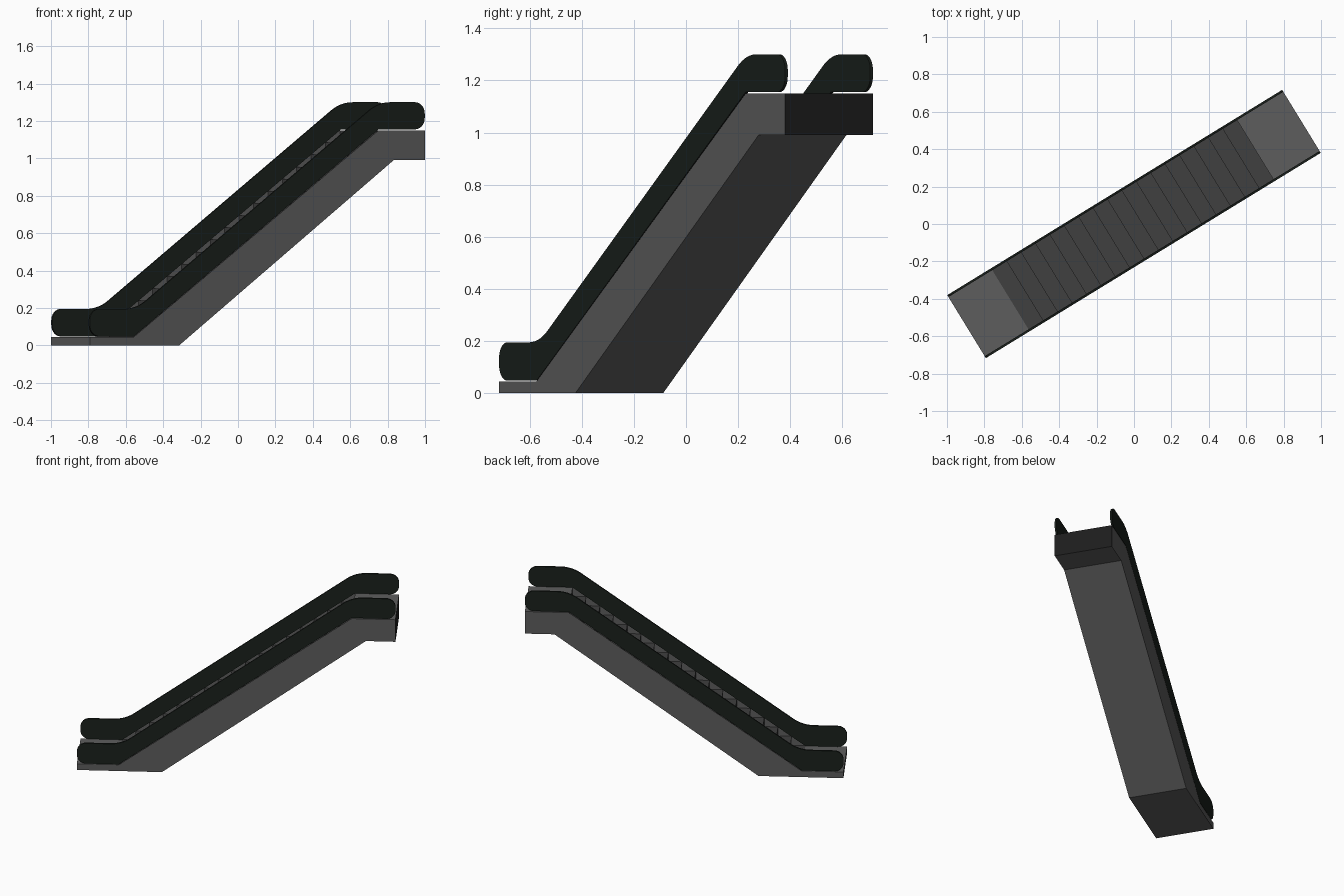
import bpy, bmesh, math
from mathutils import Vector, Matrix

if "Cube" in bpy.data.objects:
    bpy.data.objects.remove(bpy.data.objects["Cube"])

ANGLE = math.radians(31.5)   # plan rotation of the whole escalator
HALF = 1.05                  # half length
W = 0.1975                   # half width
THICK = 0.012                # balustrade thickness
STEPS = 17
LOW, HIGH = (-0.775, 0.045), (0.76, 1.15)   # ends of the stepped run
ROT = Matrix.Rotation(ANGLE, 4, 'Z')


def material(name, r, g, b):
    m = bpy.data.materials.new(name)
    m.diffuse_color = (r, g, b, 1)
    m.use_nodes = True
    m.node_tree.nodes["Principled BSDF"].inputs["Base Color"].default_value = m.diffuse_color
    return m


GREY = material("housing_grey", 0.11, 0.11, 0.11)
DARK = material("step_grey", 0.05, 0.05, 0.05)
BLACK = material("end_black", 0.012, 0.012, 0.012)
RAIL = material("rail_black", 0.010, 0.014, 0.011)


def finish(name, bm, mat, recalc=True):
    if recalc:
        bmesh.ops.recalc_face_normals(bm, faces=bm.faces)
    bm.transform(ROT)
    me = bpy.data.meshes.new(name)
    bm.to_mesh(me)
    bm.free()
    me.materials.append(mat)
    ob = bpy.data.objects.new(name, me)
    bpy.context.collection.objects.link(ob)
    return ob


def ribbon(name, pts, mat):
    """Sheet following a (length, height) path across the full width."""
    bm = bmesh.new()
    rows = [[bm.verts.new((u, v, z)) for v in (-W, W)] for u, z in pts]
    for a, b in zip(rows, rows[1:]):
        bm.faces.new((a[0], b[0], b[1], a[1]))
    return finish(name, bm, mat, recalc=False)


def extrude(name, pts, v0, v1, mat):
    """Solid plate from a (length, height) outline between two widths."""
    bm = bmesh.new()
    face = bm.faces.new([bm.verts.new((u, v0, z)) for u, z in pts])
    if v1 != v0:
        new = bmesh.ops.extrude_face_region(bm, geom=[face])["geom"]
        bmesh.ops.translate(bm, vec=(0, v1 - v0, 0),
                            verts=[g for g in new if isinstance(g, bmesh.types.BMVert)])
        return finish(name, bm, mat)
    if v0 > 0:
        face.normal_flip()
    return finish(name, bm, mat, recalc=False)


def rounded(corners, n=8):
    """Outline with circular corners; each corner is (u, z, tangent length)."""
    out = []
    for i, (u, z, t) in enumerate(corners):
        p = Vector((u, z))
        if not t:
            out.append(p)
            continue
        d0 = (Vector(corners[i - 1][:2]) - p).normalized()
        d1 = (Vector(corners[(i + 1) % len(corners)][:2]) - p).normalized()
        a, b = p + d0 * t, p + d1 * t
        w = math.sin(d0.angle(d1) / 2)
        for k in range(n + 1):
            s = k / n
            c0, c1, c2 = (1 - s) ** 2, 2 * s * (1 - s) * w, s * s
            out.append((a * c0 + p * c1 + b * c2) / (c0 + c1 + c2))
    return out


# Housing: side walls, underside, end faces and landings
side = [(-HALF, 0), (-0.49, 0), (0.855, 0.99), (HALF, 0.99),
        (HALF, 1.15), HIGH, LOW, (-HALF, 0.045)]
for label, v in (("front", -W), ("back", W)):
    extrude("housing_side_" + label, side, v, v, GREY)
ribbon("housing_underside", side[3::-1], GREY)
ribbon("lower_end_face", [(-HALF, 0), (-HALF, 0.045)], GREY)
ribbon("upper_end_face", [(HALF, 1.15), (HALF, 0.99)], BLACK)
ribbon("lower_landing", [(-HALF, 0.045), LOW], GREY)
ribbon("upper_landing", [HIGH, (HALF, 1.15)], GREY)

# Steps: level treads and upright risers just below the slope line
run = (HIGH[0] - LOW[0]) / STEPS
rise = (HIGH[1] - LOW[1]) / STEPS
path = [LOW]
for i in range(STEPS):
    u, z = LOW[0] + (i + 1) * run, LOW[1] + i * rise
    path += [(u, z), (u, z + rise)]
ribbon("steps", path, DARK)

# Balustrades with rounded ends
outline = rounded([(-HALF, 0.048, 0.06), (-0.775, 0.048, 0), (0.76, 1.155, 0),
                   (HALF, 1.155, 0.06), (HALF, 1.30, 0.06), (0.764, 1.30, 0.075),
                   (-0.756, 0.195, 0.075), (-HALF, 0.195, 0.06)])
for label, s in (("front", -1), ("back", 1)):
    ob = extrude("balustrade_" + label, outline, s * W, s * (W - THICK), RAIL)
    bpy.ops.object.select_all(action='DESELECT')
    bpy.context.view_layer.objects.active = ob
    ob.select_set(True)
    bpy.ops.object.shade_smooth_by_angle(angle=math.radians(30))
